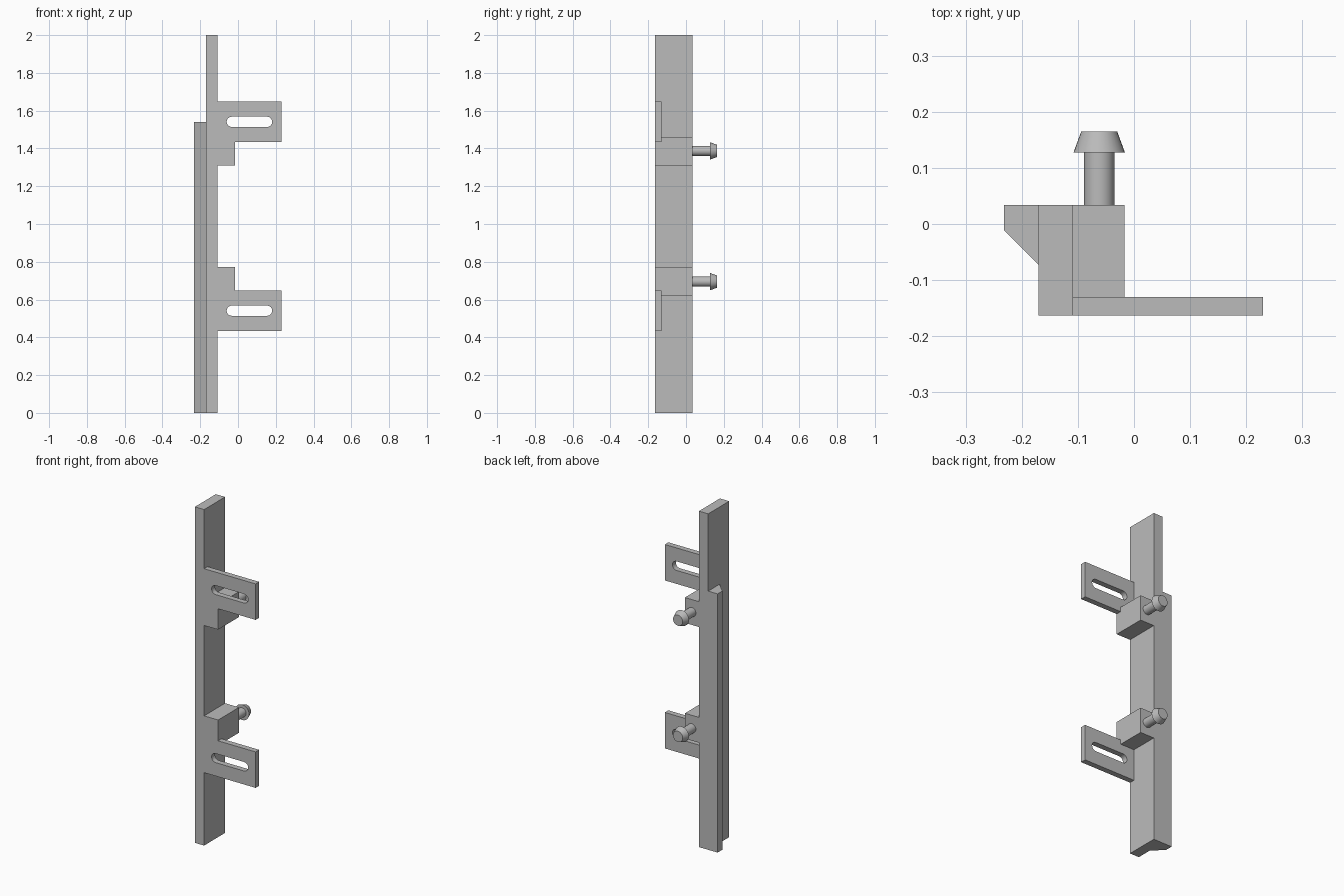
import bpy, bmesh, math
from mathutils import Matrix, Vector

cube = bpy.data.objects.get("Cube")
if cube:
    bpy.data.objects.remove(cube, do_unlink=True)

grey = bpy.data.materials.new("plain grey")
grey.use_nodes = True
COLOUR = (0.5, 0.5, 0.5, 1)
grey.diffuse_color = COLOUR
grey.node_tree.nodes["Principled BSDF"].inputs["Base Color"].default_value = COLOUR

# Shared levels in depth and width
FRONT, TAB_BACK, BACK = -0.163, -0.13, 0.034
BAR_L, BAR_R, BLOCK_R, TAB_R = -0.17, -0.109, -0.017, 0.23


def finish(name, bm):
    bmesh.ops.recalc_face_normals(bm, faces=bm.faces)
    mesh = bpy.data.meshes.new(name)
    bm.to_mesh(mesh)
    bm.free()
    mesh.materials.append(grey)
    obj = bpy.data.objects.new(name, mesh)
    bpy.context.collection.objects.link(obj)
    return obj


def prism(name, loops, along):
    """Fill outline loops (the first outer, others holes) and extrude them."""
    bm = bmesh.new()
    edges = []
    for loop in loops:
        verts = [bm.verts.new(p) for p in loop]
        edges += [bm.edges.new((a, b)) for a, b in zip(verts, verts[1:] + verts[:1])]
    bmesh.ops.triangle_fill(bm, edges=edges, use_beauty=True)
    ext = bmesh.ops.extrude_face_region(bm, geom=bm.faces[:])
    moved = [v for v in ext["geom"] if isinstance(v, bmesh.types.BMVert)]
    bmesh.ops.translate(bm, verts=moved, vec=Vector(along))
    return finish(name, bm)


def box(name, x0, x1, y0, y1, z0, z1):
    base = [(x0, y0, z0), (x1, y0, z0), (x1, y1, z0), (x0, y1, z0)]
    return prism(name, [base], (0, 0, z1 - z0))


def slot(x0, x1, z, r, steps=12):
    """Outline with rounded ends."""
    points = []
    for cx, start in ((x1 - r, -math.pi / 2), (x0 + r, math.pi / 2)):
        for i in range(steps + 1):
            a = start + math.pi * i / steps
            points.append((cx + r * math.cos(a), FRONT, z + r * math.sin(a)))
    return points


def peg(name, x, z):
    """Round pin with a tapered head, turned about the depth axis."""
    profile = [(0, BACK), (0.027, BACK), (0.027, 0.127), (0.046, 0.127),
               (0.032, 0.165), (0, 0.165)]
    bm = bmesh.new()
    verts = [bm.verts.new((x + r, y, z)) for r, y in profile]
    edges = [bm.edges.new(pair) for pair in zip(verts, verts[1:])]
    bmesh.ops.spin(bm, geom=verts + edges, cent=(x, 0, z), axis=(0, 1, 0),
                   angle=math.tau, steps=32)
    bmesh.ops.remove_doubles(bm, verts=bm.verts, dist=0.0001)
    obj = finish(name, bm)
    bpy.ops.object.select_all(action="DESELECT")
    obj.select_set(True)
    bpy.context.view_layer.objects.active = obj
    bpy.ops.object.shade_smooth_by_angle(angle=math.radians(30))


# Tall upright bar and the shorter chamfered rail on its side
box("upright_bar", BAR_L, BAR_R, FRONT, BACK, 0, 2)
rail = [(BAR_L, BACK, 0), (-0.232, BACK, 0), (-0.232, -0.011, 0), (BAR_L, -0.073, 0)]
prism("side_rail", [rail], (0, 0, 1.54))

# Two mirrored brackets: slotted tab, block behind it and peg
for label, mid, s in (("upper", 1.541, -1), ("lower", 0.541, 1)):
    step, end = mid + s * 0.107, mid + s * 0.231
    outline = [(BAR_R, FRONT, mid - s * 0.107), (TAB_R, FRONT, mid - s * 0.107),
               (TAB_R, FRONT, step), (BLOCK_R, FRONT, step),
               (BLOCK_R, FRONT, end), (BAR_R, FRONT, end)]
    prism(label + "_slotted_tab", [outline, slot(-0.06, 0.181, mid, 0.027)],
          (0, TAB_BACK - FRONT, 0))
    near = mid + s * 0.08
    box(label + "_block", BAR_R, BLOCK_R, TAB_BACK, BACK, min(near, end), max(near, end))
    peg(label + "_peg", -0.062, mid + s * 0.154)
